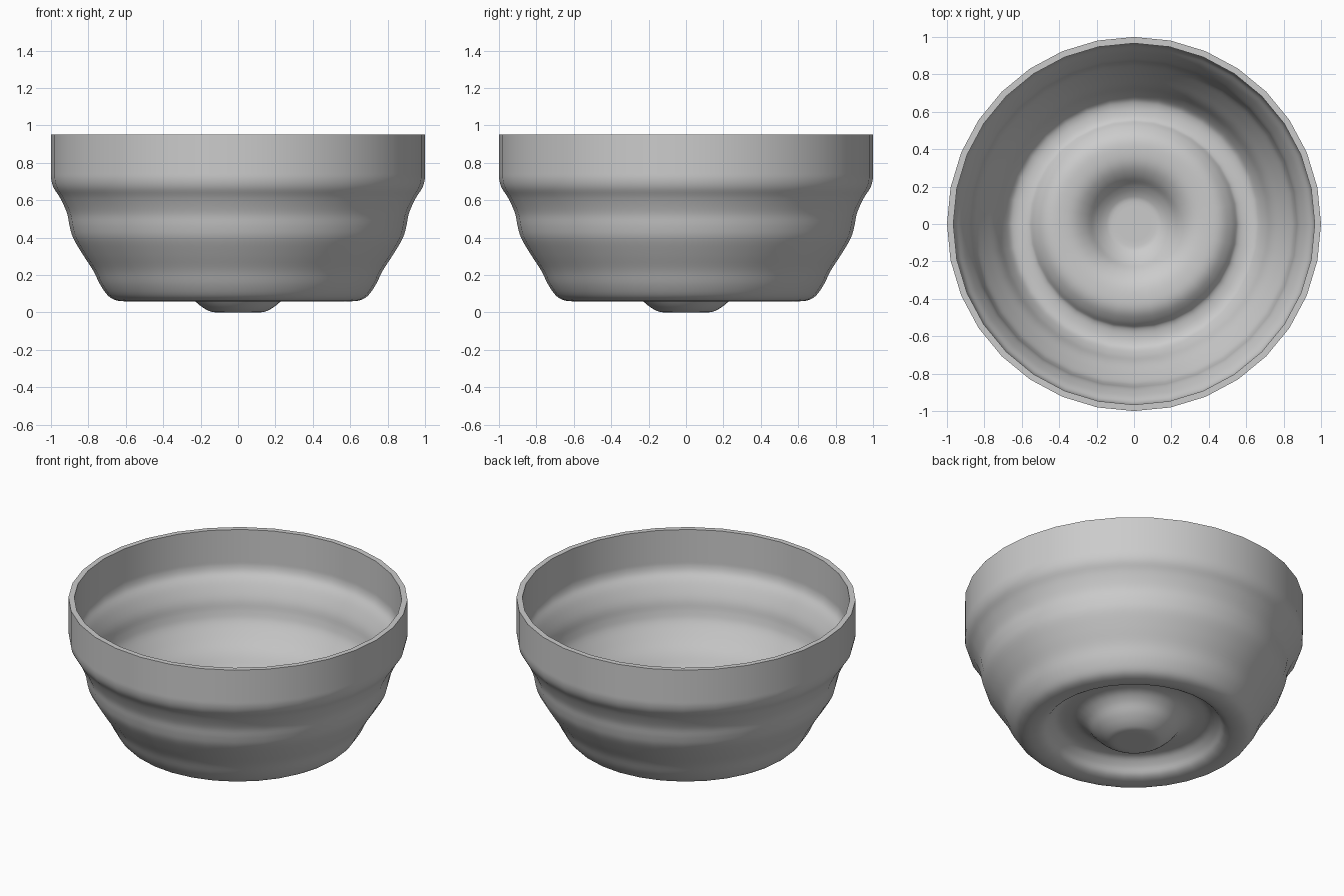
import bpy, bmesh, math
from mathutils import Vector

if "Cube" in bpy.data.objects:
    bpy.data.objects.remove(bpy.data.objects["Cube"])

SIDES, WALL, STEPS = 32, 0.034, 4

# Outer half profile (radius, height) from the underside centre to the rim
KEYS = [Vector(p) for p in [
    (0, 0), (0.12, 0), (0.175, 0.018), (0.23, 0.06), (0.28, 0.115), (0.335, 0.15),
    (0.40, 0.16), (0.455, 0.153), (0.50, 0.12), (0.535, 0.08), (0.58, 0.062),
    (0.64, 0.062), (0.69, 0.085), (0.735, 0.145), (0.775, 0.225), (0.83, 0.31),
    (0.88, 0.395), (0.90, 0.46), (0.914, 0.53), (0.95, 0.61), (0.985, 0.665),
    (0.999, 0.715), (1.0, 0.78), (1.0, 0.95)]]


def smooth(pts, steps):
    """Catmull-Rom curve through the points."""
    out = []
    for i in range(len(pts) - 1):
        a, b = pts[max(i - 1, 0)], pts[i]
        c, d = pts[i + 1], pts[min(i + 2, len(pts) - 1)]
        for s in range(steps):
            t = s / steps
            out.append(0.5 * (2 * b + (c - a) * t + (2 * a - 5 * b + 4 * c - d) * t * t
                              + (3 * b - a - 3 * c + d) * t ** 3))
    return out + [pts[-1]]


outer = smooth(KEYS, STEPS)
for p in outer:
    p.x, p.y = min(max(p.x, 0), 1), max(p.y, 0)

# Inner surface: the outer profile moved inward by the wall thickness
inner = []
for i, p in enumerate(outer):
    t = (outer[min(i + 1, len(outer) - 1)] - outer[max(i - 1, 0)]).normalized()
    inner.append(p + Vector((-t.y, t.x)) * WALL)
inner[0].x = 0
inner[-1].y = 0.95
profile = outer + inner[::-1]

# Lathe the closed wall section
bm = bmesh.new()
verts = [bm.verts.new((p.x, 0, p.y)) for p in profile]
edges = [bm.edges.new(pair) for pair in zip(verts, verts[1:])]
bmesh.ops.spin(bm, geom=verts + edges, cent=(0, 0, 0), axis=(0, 0, 1),
               angle=math.tau, steps=SIDES, use_duplicate=False)
bmesh.ops.remove_doubles(bm, verts=bm.verts, dist=0.0005)
bmesh.ops.recalc_face_normals(bm, faces=bm.faces)
mesh = bpy.data.meshes.new("bowl")
bm.to_mesh(mesh)
bm.free()

bowl = bpy.data.objects.new("bowl", mesh)
bpy.context.collection.objects.link(bowl)
bpy.context.view_layer.objects.active = bowl
bowl.select_set(True)
bpy.ops.object.shade_smooth_by_angle(angle=math.radians(40))
